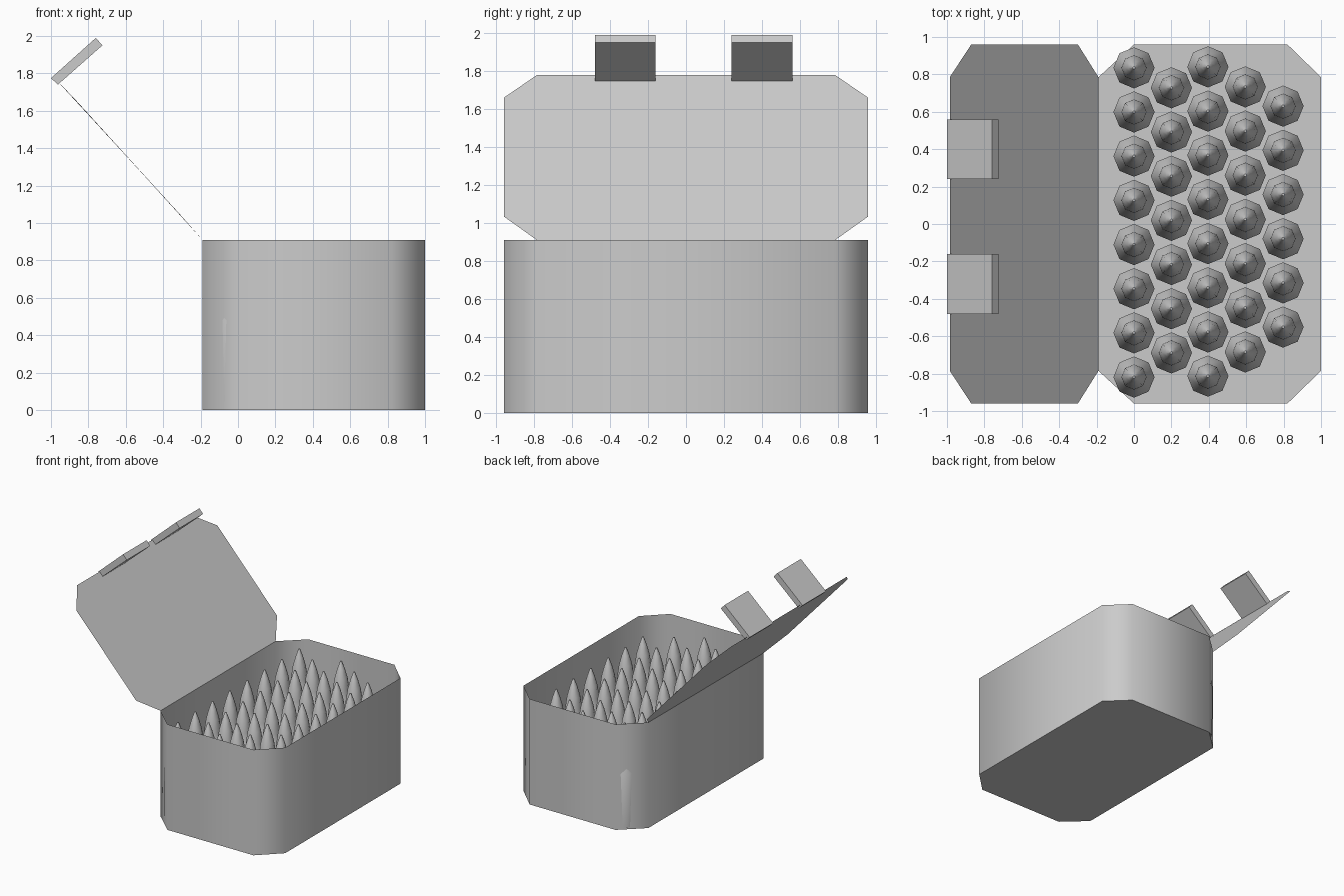
import bpy, bmesh, math
from math import radians, tau

if "Cube" in bpy.data.objects:
    bpy.data.objects.remove(bpy.data.objects["Cube"])


def make_object(name, verts, faces, smooth=None):
    mesh = bpy.data.meshes.new(name)
    mesh.from_pydata(verts, [], faces)
    bm = bmesh.new()
    bm.from_mesh(mesh)
    bmesh.ops.recalc_face_normals(bm, faces=bm.faces)
    bm.to_mesh(mesh)
    bm.free()
    obj = bpy.data.objects.new(name, mesh)
    bpy.context.collection.objects.link(obj)
    if smooth:
        bpy.ops.object.select_all(action='DESELECT')
        obj.select_set(True)
        bpy.context.view_layer.objects.active = obj
        bpy.ops.object.shade_smooth_by_angle(angle=radians(smooth))
    return obj


def lathe(profile, sides):
    """Revolve (radius, z) points around z, capping both ends."""
    verts = [(r * math.cos(tau * i / sides), r * math.sin(tau * i / sides), z)
             for r, z in profile for i in range(sides)]
    faces = [(k * sides + i, k * sides + (i + 1) % sides,
              (k + 1) * sides + (i + 1) % sides, (k + 1) * sides + i)
             for k in range(len(profile) - 1) for i in range(sides)]
    last = (len(profile) - 1) * sides
    faces += [tuple(range(sides))[::-1], tuple(range(last, last + sides))]
    return verts, faces


# Box: open octagonal tray with paper-thin walls
RIM = 0.91
outline = [(0.0, -0.96), (0.82, -0.96), (1.0, -0.785), (1.0, 0.785),
           (0.82, 0.96), (0.0, 0.96), (-0.19, 0.785), (-0.19, -0.785)]
n = len(outline)
box = make_object(
    "box",
    [(x, y, 0) for x, y in outline] + [(x, y, RIM) for x, y in outline],
    [tuple(range(n))[::-1]] + [(i, (i + 1) % n, n + (i + 1) % n, n + i) for i in range(n)],
    smooth=60)

# Lid: thin chamfered sheet leaning back from the hinge edge
lid_half = [(-0.19, 0.785, RIM), (-0.30, 0.96, 1.035), (-0.87, 0.96, 1.66), (-0.985, 0.785, 1.78)]
make_object("lid", lid_half + [(x, -y, z) for x, y, z in reversed(lid_half)], [tuple(range(8))])

# Tabs: two slabs standing square on the free edge of the lid
tab_profile = [(-1.0, 1.775), (-0.963, 1.74), (-0.725, 1.95), (-0.76, 1.99)]
for i, y0 in enumerate((-0.48, 0.24)):
    make_object(
        f"lid_tab_{i + 1}",
        [(x, y, z) for y in (y0, y0 + 0.32) for x, z in tab_profile],
        [(0, 1, 2, 3), (7, 6, 5, 4)] + [(k, (k + 1) % 4, 4 + (k + 1) % 4, 4 + k) for k in range(4)])

# Rounds: eight-sided bottlenecked bodies with pointed tips, in staggered rows
round_profile = [(0.104, 0.02), (0.11, 0.48), (0.07, 0.57), (0.067, 0.63),
                 (0.052, 0.73), (0.03, 0.81), (0.007, 0.875)]
verts, faces = lathe(round_profile, 8)
source = make_object("round", verts, faces, smooth=60)
rows = [(0.0, 0.835, 8), (0.2, 0.728, 7), (0.395, 0.84, 8), (0.595, 0.733, 7), (0.797, 0.63, 6)]
for x, y_top, count in rows:
    for k in range(count):
        item = source.copy()
        item.location = (x, y_top - 0.2362 * k, 0)
        bpy.context.collection.objects.link(item)
bpy.data.objects.remove(source)
